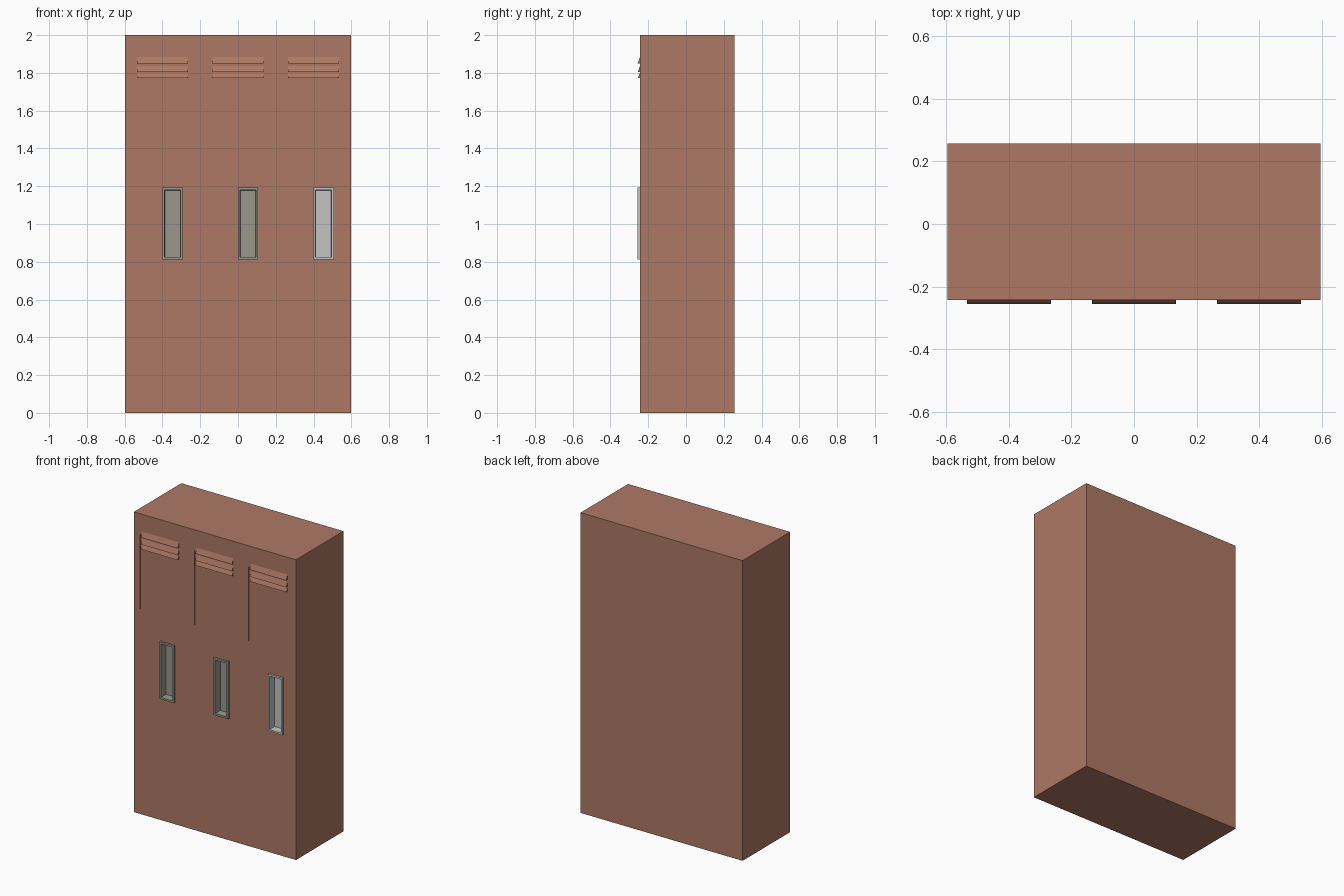
import bpy, bmesh

if "Cube" in bpy.data.objects:
    bpy.data.objects.remove(bpy.data.objects["Cube"])

def mat(name, c):
    m = bpy.data.materials.new(name)
    m.diffuse_color = (*c, 1)
    m.use_nodes = True
    m.node_tree.nodes["Principled BSDF"].inputs["Base Color"].default_value = m.diffuse_color
    return m

BROWN = mat("locker brown", (0.42, 0.19, 0.13))
GREY = mat("warm grey", (0.32, 0.31, 0.265))
LIGHT = mat("light grey", (0.56, 0.55, 0.54))

def obj(name, bm, m):
    bmesh.ops.recalc_face_normals(bm, faces=bm.faces)
    me = bpy.data.meshes.new(name)
    bm.to_mesh(me)
    bm.free()
    me.materials.append(m)
    o = bpy.data.objects.new(name, me)
    bpy.context.collection.objects.link(o)
    return o

def box(bm, x0, x1, y0, y1, z0, z1):
    vs = bmesh.ops.create_cube(bm, size=1)["verts"]
    for v in vs:
        v.co = (x1 if v.co.x > 0 else x0, y1 if v.co.y > 0 else y0, z1 if v.co.z > 0 else z0)

FRONT, OUT, BACK = -0.243, -0.256, 0.257
DOORS = (-0.4, 0.0, 0.4)

# cabinet body
bm = bmesh.new()
box(bm, -0.597, 0.597, FRONT, BACK, 0, 2)
body = obj("locker_body", bm, BROWN)

# cutters for the hinge-side seams and the handle pockets
bm = bmesh.new()
for c in DOORS:
    box(bm, c - 0.151, c - 0.147, FRONT - 0.02, FRONT + 0.006, 1.365, 1.86)
    box(bm, c + 0.003, c + 0.103, FRONT - 0.02, FRONT + 0.042, 0.818, 1.182)
cutter = obj("pocket_cutter", bm, BROWN)
cutter.hide_render = True
cutter.hide_viewport = True
mod = body.modifiers.new("pockets", "BOOLEAN")
mod.operation = "DIFFERENCE"
mod.solver = "EXACT"
mod.object = cutter

# recessed handle trays: nested rectangles bridged from rim to pocket floor
def tray(name, c, m):
    bm = bmesh.new()
    x0, x1, z0, z1 = c - 0.001, c + 0.107, 0.812, 1.192
    rings = []
    for inset, y in ((0, FRONT), (0, OUT), (0.012, OUT), (0.014, FRONT + 0.038)):
        a, b, d, e = x0 + inset, x1 - inset, z0 + inset, z1 - inset
        rings.append([bm.verts.new(p) for p in ((a, y, d), (b, y, d), (b, y, e), (a, y, e))])
    for r, s in zip(rings, rings[1:]):
        for i in range(4):
            j = (i + 1) % 4
            bm.faces.new((r[i], r[j], s[j], s[i]))
    bm.faces.new(rings[-1])
    o = obj(name, bm, m)
    # front faces outward
    floor = o.data.polygons[-1]
    if floor.normal.y > 0:
        o.data.flip_normals()

for i, c in enumerate(DOORS):
    tray(f"handle_tray_{i + 1}", c, LIGHT if i == 2 else GREY)

# louvre vents: wedge slats
for i, c in enumerate(DOORS):
    bm = bmesh.new()
    for z0, z1 in ((1.772, 1.802), (1.804, 1.840), (1.850, 1.888)):
        ends = []
        for x in (c - 0.135, c + 0.135):
            ends.append([bm.verts.new((x, y, z)) for y, z in
                         ((FRONT + 0.001, z0), (OUT, z0), (FRONT + 0.001, z1))])
        a, b = ends
        bm.faces.new(a)
        bm.faces.new(b)
        for k in range(3):
            n = (k + 1) % 3
            bm.faces.new((a[k], a[n], b[n], b[k]))
    obj(f"vent_louvres_{i + 1}", bm, BROWN)
